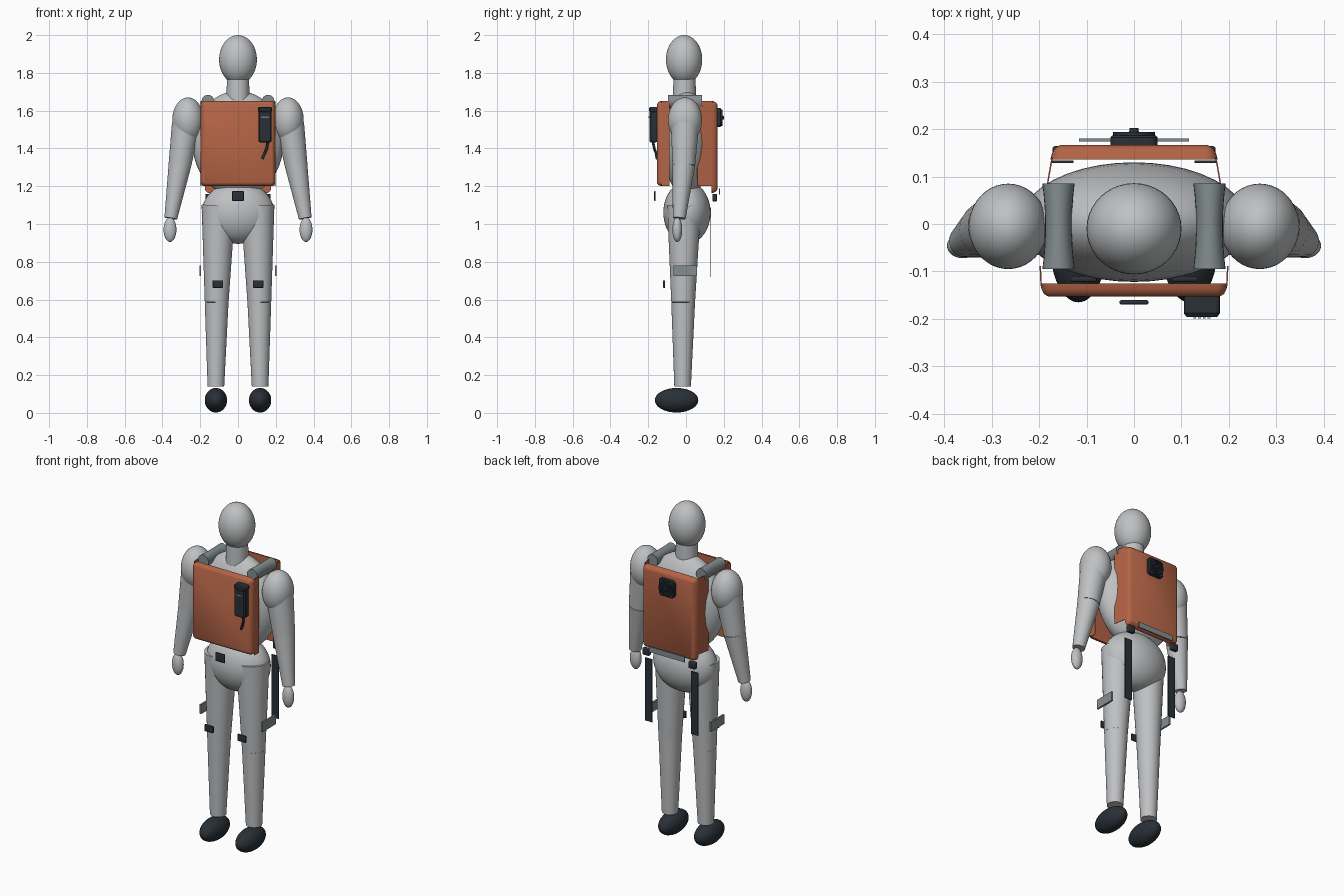
import bpy, bmesh, math
from mathutils import Vector, Matrix

old = bpy.data.objects.get("Cube")
if old:
    bpy.data.objects.remove(old, do_unlink=True)


def material(name, r, g, b):
    m = bpy.data.materials.new(name)
    m.use_nodes = True
    m.diffuse_color = (r, g, b, 1)
    m.node_tree.nodes["Principled BSDF"].inputs["Base Color"].default_value = (r, g, b, 1)
    return m


BODY = material("body grey", 0.52, 0.53, 0.54)
ORANGE = material("shell orange", 0.45, 0.125, 0.06)
DARK = material("dark slate", 0.022, 0.03, 0.038)
STRAP = material("strap grey", 0.23, 0.27, 0.28)
LIGHT = material("button light grey", 0.5, 0.52, 0.54)


def finish(name, bm, mat, smooth=True):
    bmesh.ops.recalc_face_normals(bm, faces=bm.faces[:])
    mesh = bpy.data.meshes.new(name)
    bm.to_mesh(mesh)
    bm.free()
    mesh.materials.append(mat)
    ob = bpy.data.objects.new(name, mesh)
    bpy.context.collection.objects.link(ob)
    if smooth:
        bpy.ops.object.select_all(action='DESELECT')
        ob.select_set(True)
        bpy.context.view_layer.objects.active = ob
        bpy.ops.object.shade_smooth_by_angle(angle=math.radians(35))
    return ob


def ellipsoid(name, centre, radii, mat):
    bm = bmesh.new()
    bmesh.ops.create_uvsphere(bm, u_segments=40, v_segments=24, radius=1)
    bmesh.ops.scale(bm, vec=radii, verts=bm.verts)
    bmesh.ops.translate(bm, vec=centre, verts=bm.verts)
    return finish(name, bm, mat)


def limb(name, a, b, ra, rb, mat, segments=32):
    """Tapered cylinder from point a to point b."""
    a, b = Vector(a), Vector(b)
    bm = bmesh.new()
    turn = (b - a).to_track_quat('Z', 'Y').to_matrix().to_4x4()
    bmesh.ops.create_cone(bm, cap_ends=True, segments=segments, radius1=ra, radius2=rb,
                          depth=(b - a).length, matrix=Matrix.Translation((a + b) / 2) @ turn)
    return finish(name, bm, mat)


def box(name, centre, size, mat, bevel=0.0):
    bm = bmesh.new()
    bmesh.ops.create_cube(bm, size=1)
    bmesh.ops.scale(bm, vec=size, verts=bm.verts)
    bmesh.ops.translate(bm, vec=centre, verts=bm.verts)
    if bevel:
        bmesh.ops.bevel(bm, geom=bm.edges[:], offset=bevel, segments=3, profile=0.5, affect='EDGES')
    return finish(name, bm, mat, bevel > 0)


def rounded_panel(name, centre_x, width, bottom, top, rings, radius, mat):
    """Rounded rectangle in xz, lofted through (y, inset) rings."""
    bm = bmesh.new()
    loops = []
    for y, inset in rings:
        hw, hh = width / 2 - radius, (top - bottom) / 2 - radius
        r = radius - inset
        loop = []
        for corner, (sx, sz) in enumerate([(1, 1), (-1, 1), (-1, -1), (1, -1)]):
            for step in range(6):
                t = math.pi / 2 * (corner + step / 5)
                loop.append(bm.verts.new((centre_x + sx * hw + r * math.cos(t), y,
                                          (top + bottom) / 2 + sz * hh + r * math.sin(t))))
        loops.append(loop)
    n = len(loops[0])
    for p, q in zip(loops, loops[1:]):
        for i in range(n):
            bm.faces.new((p[i], p[(i + 1) % n], q[(i + 1) % n], q[i]))
    bm.faces.new(loops[0])
    bm.faces.new(loops[-1])
    return finish(name, bm, mat)


def sheet(name, a, b, bottom, top, mat):
    """Thin upright sheet between two plan points."""
    bm = bmesh.new()
    vs = [bm.verts.new(p) for p in ((*a, bottom), (*b, bottom), (*b, top), (*a, top))]
    bm.faces.new(vs)
    ob = finish(name, bm, mat, False)
    mod = ob.modifiers.new("thickness", 'SOLIDIFY')
    mod.thickness = 0.003
    return ob


# Head, neck, torso, pelvis
ellipsoid("head", (0, -0.01, 1.87), (0.1, 0.096, 0.13), BODY)
limb("neck", (0, -0.008, 1.64), (0, -0.008, 1.79), 0.062, 0.058, BODY)
ellipsoid("torso", (0, 0.004, 1.425), (0.24, 0.126, 0.28), BODY)
ellipsoid("pelvis", (0, 0.005, 1.06), (0.192, 0.125, 0.165), BODY)

# Limbs and strapping on both sides
for side, s in (("left", 1), ("right", -1)):
    ellipsoid(f"{side}_shoulder", (s * 0.265, -0.005, 1.55), (0.083, 0.09, 0.12), BODY)
    elbow, wrist = (s * 0.308, -0.012, 1.31), (s * 0.356, -0.036, 1.03)
    limb(f"{side}_upper_arm", (s * 0.275, -0.005, 1.53), elbow, 0.075, 0.06, BODY)
    limb(f"{side}_forearm", elbow, wrist, 0.06, 0.034, BODY)
    ellipsoid(f"{side}_hand", (s * 0.36, -0.046, 0.97), (0.034, 0.026, 0.065), BODY)

    knee = (s * 0.113, -0.015, 0.585)
    limb(f"{side}_thigh", (s * 0.103, -0.01, 1.1), knee, 0.09, 0.063, BODY)
    limb(f"{side}_shin", knee, (s * 0.117, -0.018, 0.14), 0.063, 0.044, BODY)
    ellipsoid(f"{side}_shoe", (s * 0.117, -0.05, 0.067), (0.059, 0.115, 0.065), DARK)

    # Shoulder pad, pinched at the middle
    bm = bmesh.new()
    rings = []
    for k in range(9):
        u = k / 4 - 1
        r = 0.028 + 0.006 * u * u
        rings.append([bm.verts.new((s * 0.159 + r * math.cos(j * math.tau / 24), -0.005 + 0.09 * u,
                                    1.648 + 0.036 * math.sin(j * math.tau / 24))) for j in range(24)])
    for p, q in zip(rings, rings[1:]):
        for j in range(24):
            bm.faces.new((p[j], p[(j + 1) % 24], q[(j + 1) % 24], q[j]))
    bm.faces.new(rings[0])
    bm.faces.new(rings[-1])
    finish(f"{side}_shoulder_pad", bm, STRAP)

    # Side flaps of the shells
    sheet(f"{side}_front_flap", (s * 0.194, -0.13), (s * 0.196, -0.088), 1.2, 1.65, ORANGE)
    sheet(f"{side}_back_flap", (s * 0.174, 0.14), (s * 0.188, 0.06), 1.2, 1.65, ORANGE)

    # Thigh plates, buckles and hanging straps
    box(f"{side}_thigh_plate", (s * 0.2, -0.003, 0.752), (0.01, 0.124, 0.055), STRAP)
    box(f"{side}_thigh_buckle", (s * 0.107, -0.116, 0.682), (0.056, 0.012, 0.04), DARK, 0.004)
    box(f"{side}_back_strap", (s * 0.15, 0.131, 0.905), (0.046, 0.005, 0.37), DARK)
    box(f"{side}_back_buckle", (s * 0.15, 0.152, 1.14), (0.044, 0.024, 0.04), DARK, 0.005)

# Front and back shells
rounded_panel("front_shell", 0, 0.394, 1.2, 1.652,
              [(-0.125, 0), (-0.137, 0.002), (-0.147, 0.007), (-0.153, 0.017)], 0.025, ORANGE)
rounded_panel("back_shell", 0, 0.352, 1.163, 1.652,
              [(0.136, 0), (0.148, 0.003), (0.159, 0.009), (0.166, 0.02)], 0.027, ORANGE)

# Belt buckle and lower back bar
box("belt_buckle", (0, -0.165, 1.148), (0.062, 0.009, 0.052), DARK, 0.004)
box("lower_back_bar", (0, 0.177, 1.172), (0.232, 0.006, 0.032), STRAP)

# Handset on the front shell
rounded_panel("handset_body", 0.143, 0.07, 1.432, 1.6,
              [(-0.153, 0.002), (-0.162, 0), (-0.186, 0), (-0.194, 0.006)], 0.012, DARK)
rounded_panel("handset_cap", 0.143, 0.076, 1.592, 1.62,
              [(-0.153, 0), (-0.188, 0), (-0.196, 0.006)], 0.01, DARK)
for i in range(4):
    box(f"handset_button_{i + 1}", (0.128 + i * 0.01, -0.196, 1.565), (0.006, 0.006, 0.006), LIGHT)
cable = [(0.158, -0.175, 1.435), (0.152, -0.168, 1.4), (0.14, -0.158, 1.372), (0.128, -0.154, 1.345)]
for i, (p, q) in enumerate(zip(cable, cable[1:])):
    limb(f"handset_cable_{i + 1}", p, q, 0.007, 0.007, DARK, 12)

# Round vent on the back shell
Z = 1.563
rounded_panel("vent_base", 0, 0.1, Z - 0.05, Z + 0.05, [(0.164, 0), (0.182, 0), (0.186, 0.004)], 0.018, DARK)
for i, radius in enumerate((0.044, 0.028)):
    bm = bmesh.new()
    grid = [[bm.verts.new((r * math.cos(k * math.tau / 32), y, Z + r * math.sin(k * math.tau / 32)))
             for r, y in ((radius, 0.186), (radius, 0.194), (radius - 0.007, 0.194), (radius - 0.007, 0.186))]
            for k in range(32)]
    for k in range(32):
        for j in range(4):
            a, b = grid[k], grid[(k + 1) % 32]
            bm.faces.new((a[j], a[(j + 1) % 4], b[(j + 1) % 4], b[j]))
    finish(f"vent_ring_{i + 1}", bm, DARK)
for k in range(6):
    t = k * math.tau / 6
    limb(f"vent_spoke_{k + 1}", (0, 0.19, Z),
         (0.042 * math.cos(t), 0.19, Z + 0.042 * math.sin(t)), 0.004, 0.004, DARK, 8)
limb("vent_knob", (0, 0.184, Z), (0, 0.202, Z), 0.012, 0.009, DARK, 20)
